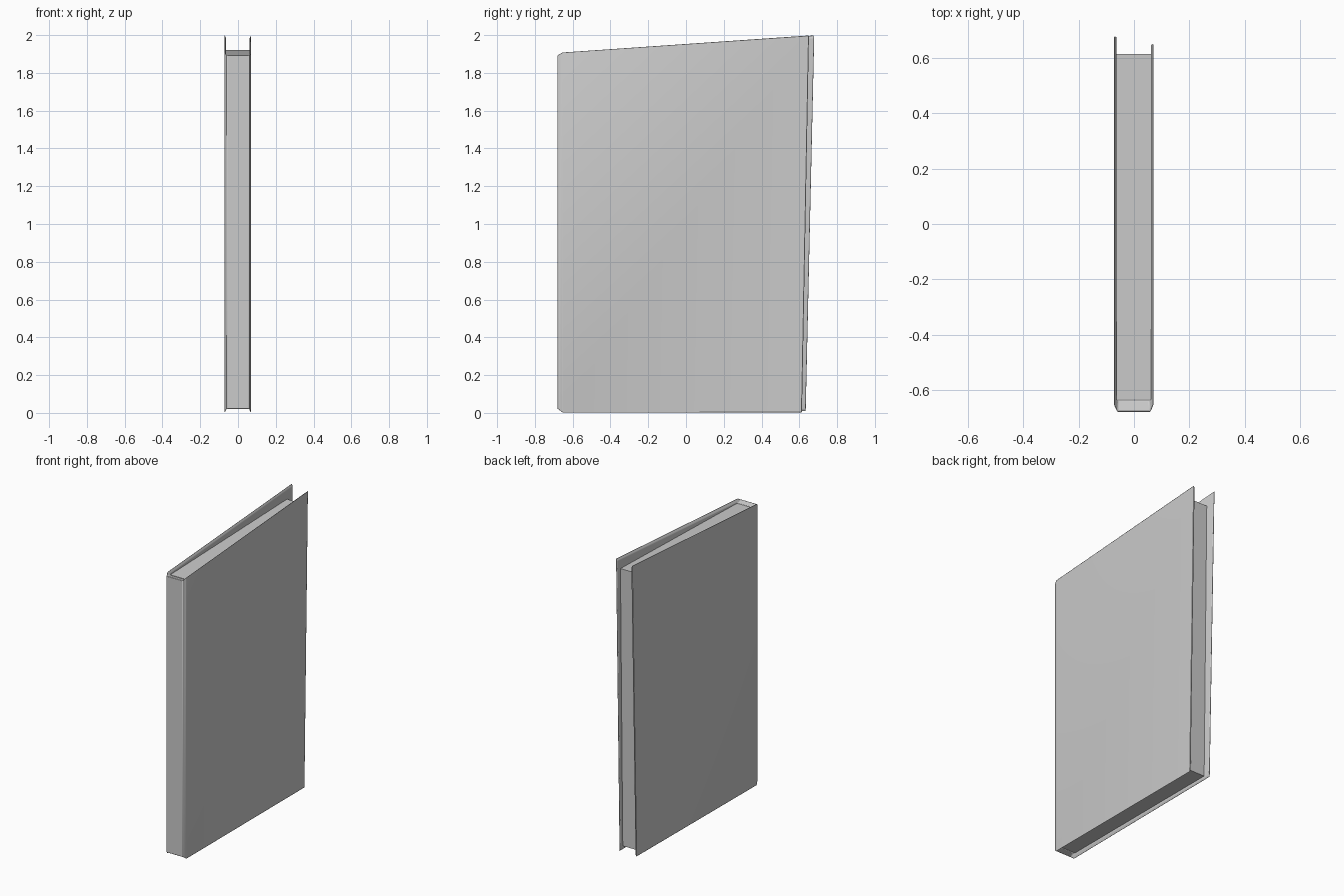
import bpy, bmesh

if "Cube" in bpy.data.objects:
    bpy.data.objects.remove(bpy.data.objects["Cube"])


def finish(name, bm, bevel=0.0):
    bmesh.ops.recalc_face_normals(bm, faces=bm.faces)
    mesh = bpy.data.meshes.new(name)
    bm.to_mesh(mesh)
    bm.free()
    obj = bpy.data.objects.new(name, mesh)
    bpy.context.collection.objects.link(obj)
    if bevel:
        mod = obj.modifiers.new("soft_edges", 'BEVEL')
        mod.width = bevel
        mod.segments = 2
        mod.limit_method = 'ANGLE'
        mod.angle_limit = 0.35
        bpy.ops.object.select_all(action='DESELECT')
        obj.select_set(True)
        bpy.context.view_layer.objects.active = obj
        bpy.ops.object.shade_smooth_by_angle(angle=0.9)
    return obj


def column(bm, x, y_bot, y_top, z_bot, z_top):
    return bm.verts.new((x, y_bot, z_bot)), bm.verts.new((x, y_top, z_top))


# Cover: left board, thick rounded spine, right board, as a U-shaped wrap
outer = [(-0.072, 0.635, 0.68, 0.008, 2.0), (-0.072, -0.655, -0.655, 0.0, 1.91),
         (-0.060, -0.68, -0.68, 0.02, 1.895), (0.060, -0.68, -0.68, 0.02, 1.895),
         (0.070, -0.655, -0.655, 0.0, 1.91), (0.070, 0.615, 0.652, 0.0, 2.0)]
inner = [(-0.063, 0.632, 0.677, 0.02, 1.985), (-0.063, -0.638, -0.638, 0.025, 1.893),
         (-0.055, -0.638, -0.638, 0.03, 1.885), (0.053, -0.638, -0.638, 0.03, 1.885),
         (0.061, -0.638, -0.638, 0.025, 1.893), (0.061, 0.612, 0.649, 0.015, 1.985)]
bm = bmesh.new()
o = [column(bm, *c) for c in outer]
n = [column(bm, *c) for c in inner]
for i in range(len(o) - 1):
    bm.faces.new((o[i][0], o[i + 1][0], o[i + 1][1], o[i][1]))
    bm.faces.new((n[i][0], n[i][1], n[i + 1][1], n[i + 1][0]))
    for k in (0, 1):
        bm.faces.new((o[i][k], n[i][k], n[i + 1][k], o[i + 1][k]))
for i in (0, -1):
    bm.faces.new((o[i][0], o[i][1], n[i][1], n[i][0]))
finish("cover", bm, 0.004)

# Page block: box with a slightly rising top and leaning fore edge
bm = bmesh.new()
bmesh.ops.create_cube(bm, size=1)
for v in bm.verts:
    top, back = v.co.z > 0, v.co.y > 0
    v.co.x = 0.0615 if v.co.x > 0 else -0.0635
    v.co.y = (0.615 if top else 0.59) if back else -0.635
    v.co.z = (1.92 if back else 1.885) if top else 0.03
finish("page_block", bm)
